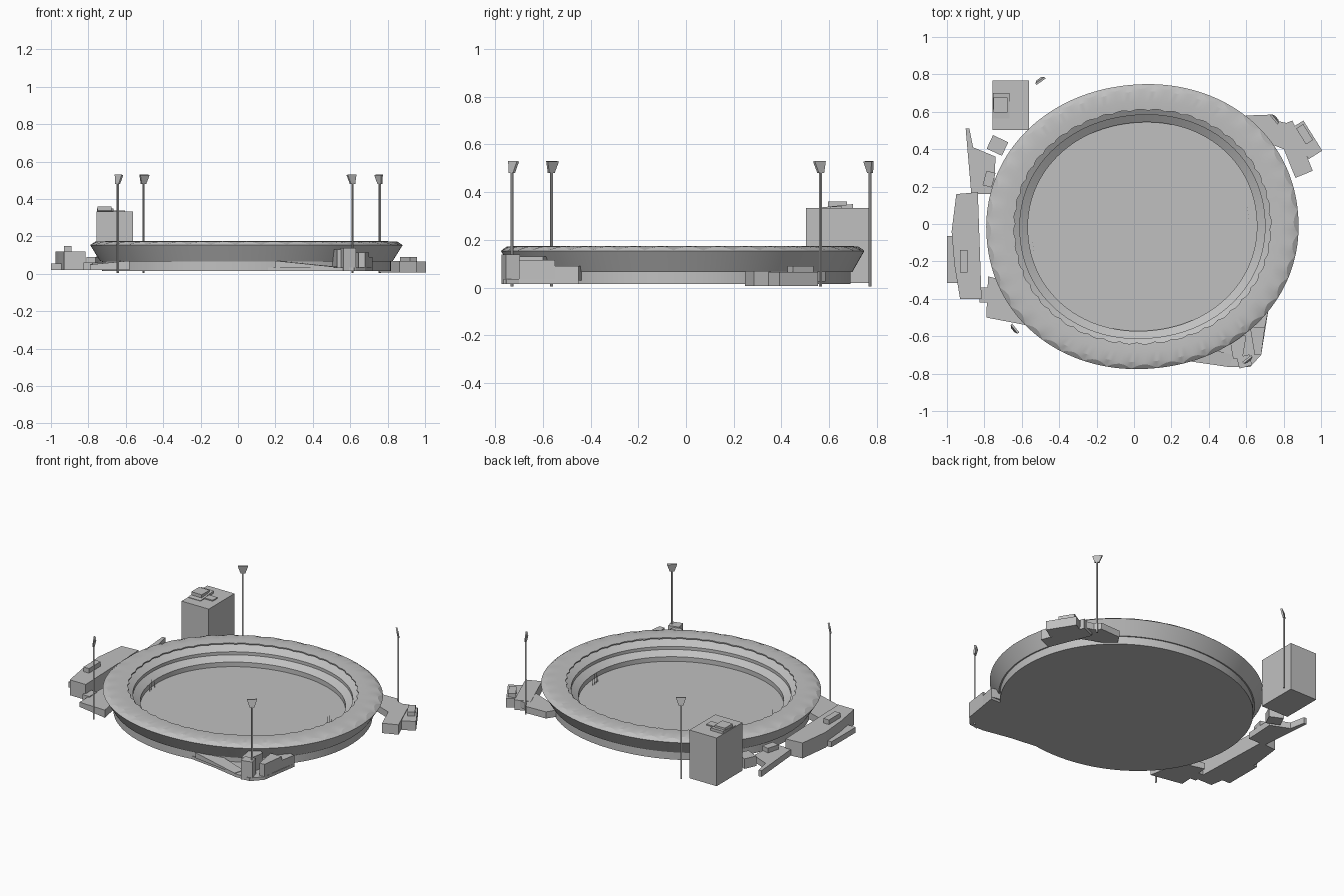
import bpy, bmesh, math
from mathutils import Matrix, Vector

if "Cube" in bpy.data.objects:
    bpy.data.objects.remove(bpy.data.objects["Cube"])

CX, CY, A, B, TILT = 0.045, -0.014, 0.835, 0.76, math.radians(6)
POWER = 2 / 2.07      # slightly squared-off oval
N = 240
OUTER, INNER = 6, 5   # segments per scallop on the outer and inner roof edge

grey = bpy.data.materials.new("concrete grey")
grey.diffuse_color = (0.53, 0.53, 0.53, 1)
grey.use_nodes = True
grey.node_tree.nodes["Principled BSDF"].inputs["Base Color"].default_value = grey.diffuse_color


def finish(name, bm, smooth=False):
    bmesh.ops.recalc_face_normals(bm, faces=bm.faces)
    me = bpy.data.meshes.new(name)
    bm.to_mesh(me)
    bm.free()
    ob = bpy.data.objects.new(name, me)
    bpy.context.collection.objects.link(ob)
    me.materials.append(grey)
    if smooth:
        bpy.context.view_layer.objects.active = ob
        ob.select_set(True)
        bpy.ops.object.shade_smooth_by_angle(angle=math.radians(20))
        ob.select_set(False)
    return ob


def oval(s, i):
    """Point on the tilted oval at scale s."""
    t = 2 * math.pi * i / N
    u, v = math.cos(t), math.sin(t)
    x = A * s * math.copysign(abs(u) ** POWER, u)
    y = B * s * math.copysign(abs(v) ** POWER, v)
    c, n = math.cos(TILT), math.sin(TILT)
    return CX + x * c - y * n, CY + x * n + y * c


def loft(name, rings, cap_first=False, cap_last=False):
    """Rings are (scale, z) or (scale, z, scallop depth, lift, segments)."""
    bm = bmesh.new()
    loops = []
    for ring in rings:
        s, z, depth, lift, steps = ring if len(ring) == 5 else (*ring, 0, 0, 1)
        loop = []
        for i in range(N):
            w = math.sin(math.pi * (i % steps) / steps)
            loop.append(bm.verts.new((*oval(s + depth * w, i), z + lift * w)))
        loops.append(loop)
    for a, b in zip(loops, loops[1:]):
        for i in range(N):
            j = (i + 1) % N
            bm.faces.new((a[i], a[j], b[j], b[i]))
    if cap_first:
        bm.faces.new(loops[0])
    if cap_last:
        bm.faces.new(loops[-1])
    return finish(name, bm, True)


def prism(name, pts, z0, z1):
    """Upright prism; z1 is one height, or one per corner for ramps."""
    tops = z1 if isinstance(z1, (list, tuple)) else [z1] * len(pts)
    bm = bmesh.new()
    lo = [bm.verts.new((x, y, z0)) for x, y in pts]
    hi = [bm.verts.new((x, y, z)) for (x, y), z in zip(pts, tops)]
    bm.faces.new(lo[::-1])
    bm.faces.new(hi)
    for i in range(len(pts)):
        j = (i + 1) % len(pts)
        bm.faces.new((lo[i], lo[j], hi[j], hi[i]))
    return finish(name, bm)


def box(name, x, y, sx, sy, z0, z1, deg=0):
    c, s = math.cos(math.radians(deg)), math.sin(math.radians(deg))
    pts = [(x + u * sx / 2 * c - v * sy / 2 * s, y + u * sx / 2 * s + v * sy / 2 * c)
           for u, v in ((-1, -1), (1, -1), (1, 1), (-1, 1))]
    return prism(name, pts, z0, z1)


# Base, flared outer wall, scalloped roof, two-tier bowl with pitch
loft("base", [(0.925, 0.015), (0.925, 0.07)], cap_first=True)
loft("outer_wall", [(0.89, 0.066), (0.935, 0.066), (1.0, 0.153)])
loft("roof_arches", [(1.0, 0.153), (0.998, 0.156, -0.03, 0.016, OUTER)])
loft("roof", [(0.998, 0.156, -0.03, 0.016, OUTER), (0.95, 0.173), (0.88, 0.175),
              (0.813, 0.172, 0.012, 0, INNER), (0.813, 0.165, 0.012, 0, INNER)])
loft("seating_bowl", [(0.85, 0.158), (0.785, 0.128), (0.785, 0.108),
                      (0.733, 0.08), (0.733, 0.05)], cap_last=True)

# Goal posts at both ends of the pitch
for gx, gy in ((-0.54, -0.11), (0.61, 0.06)):
    for d in (-0.03, -0.01, 0.01, 0.03):
        h = 0.12 if abs(d) < 0.02 else 0.09
        box("goal_post", gx - d * 0.12, gy + d * 0.99, 0.002, 0.002, 0.05, h)

# Floodlight masts with tapered panels facing the pitch
for mx, my in ((-0.505, 0.772), (-0.643, -0.565), (0.758, 0.565), (0.612, -0.73)):
    ang = math.atan2(my - CY, mx - CX)
    box("floodlight_mast", mx, my, 0.009, 0.009, 0.004, 0.49, math.degrees(ang))
    bm = bmesh.new()
    rot = Matrix.Rotation(ang, 3, 'Z')
    vs = [bm.verts.new(rot @ Vector((r, w, z)) + Vector((mx, my, 0)))
          for r, w, z in ((0.006, -0.014, 0.48), (0.006, 0.014, 0.48),
                          (-0.003, 0.03, 0.53), (-0.003, -0.03, 0.53),
                          (-0.005, -0.014, 0.48), (-0.005, 0.014, 0.48),
                          (-0.014, 0.03, 0.528), (-0.014, -0.03, 0.528))]
    for f in ((0, 1, 2, 3), (7, 6, 5, 4), (0, 4, 5, 1), (1, 5, 6, 2), (2, 6, 7, 3), (3, 7, 4, 0)):
        bm.faces.new([vs[i] for i in f])
    finish("floodlight_panel", bm)

# Tower block with rooftop plant
box("tower", -0.66, 0.635, 0.195, 0.265, 0.02, 0.333)
prism("tower_plant_room", [(-0.755, 0.565), (-0.665, 0.565), (-0.665, 0.7), (-0.755, 0.7)],
      0.333, [0.336, 0.336, 0.35, 0.35])
box("tower_plant_cap", -0.715, 0.635, 0.075, 0.08, 0.333, 0.36)
box("tower_roof_box", -0.635, 0.63, 0.06, 0.05, 0.333, 0.34)

# Long west building
prism("west_hall", [(-0.93, -0.4), (-0.815, -0.4), (-0.835, 0.17), (-0.95, 0.16),
                    (-0.975, -0.04), (-0.96, -0.22)], 0.02, 0.12)
box("west_annex", -0.97, -0.19, 0.06, 0.25, 0.02, 0.055)
box("west_roof_unit", -0.91, -0.2, 0.04, 0.12, 0.12, 0.15)
box("west_link", -0.8, -0.38, 0.05, 0.08, 0.02, 0.06)

# North-west walkway and huts
prism("north_west_deck", [(-0.9, 0.51), (-0.88, 0.51), (-0.86, 0.41), (-0.74, 0.36),
                          (-0.75, 0.16), (-0.87, 0.16)], 0.02, 0.06)
box("north_west_hut", -0.73, 0.42, 0.09, 0.08, 0.02, 0.085, -25)
box("north_west_kiosk", -0.775, 0.24, 0.05, 0.08, 0.06, 0.09, -15)

# South-west entrance ramp
prism("south_west_ramp", [(-0.79, -0.5), (-0.58, -0.54), (-0.62, -0.32), (-0.78, -0.28)],
      0.02, [0.05, 0.07, 0.07, 0.06])

# South-east corner: plinth, ramps and stepped blocks
prism("south_east_plinth", [(0.1, -0.7), (0.34, -0.73), (0.52, -0.765), (0.62, -0.765),
                            (0.68, -0.7), (0.72, -0.45), (0.5, -0.45)], 0.015, 0.035)
prism("south_ramp", [(0.2, -0.72), (0.51, -0.765), (0.53, -0.7), (0.22, -0.62)],
      0.035, [0.07, 0.038, 0.038, 0.07])
prism("south_east_hall", [(0.53, -0.72), (0.58, -0.72), (0.6, -0.6), (0.5, -0.55)], 0.035, 0.13)
box("south_east_gate", 0.59, -0.735, 0.07, 0.06, 0.015, 0.138, 15)
prism("east_stair_upper", [(0.645, -0.7), (0.68, -0.7), (0.7, -0.55), (0.62, -0.55)], 0.03, 0.115)
prism("east_stair_lower", [(0.62, -0.55), (0.7, -0.55), (0.72, -0.45), (0.62, -0.43)], 0.03, 0.09)

# North-east building and canopy
box("north_east_hall", 0.855, 0.40, 0.1, 0.29, 0.006, 0.07, 22)
box("north_east_wing", 0.92, 0.45, 0.085, 0.19, 0.006, 0.065, 32)
box("north_east_roof_unit", 0.912, 0.48, 0.045, 0.1, 0.065, 0.09, 32)
prism("north_east_canopy", [(0.55, 0.5), (0.8, 0.4), (0.86, 0.53), (0.77, 0.55),
                            (0.74, 0.585), (0.6, 0.58)], 0.025, 0.068)
